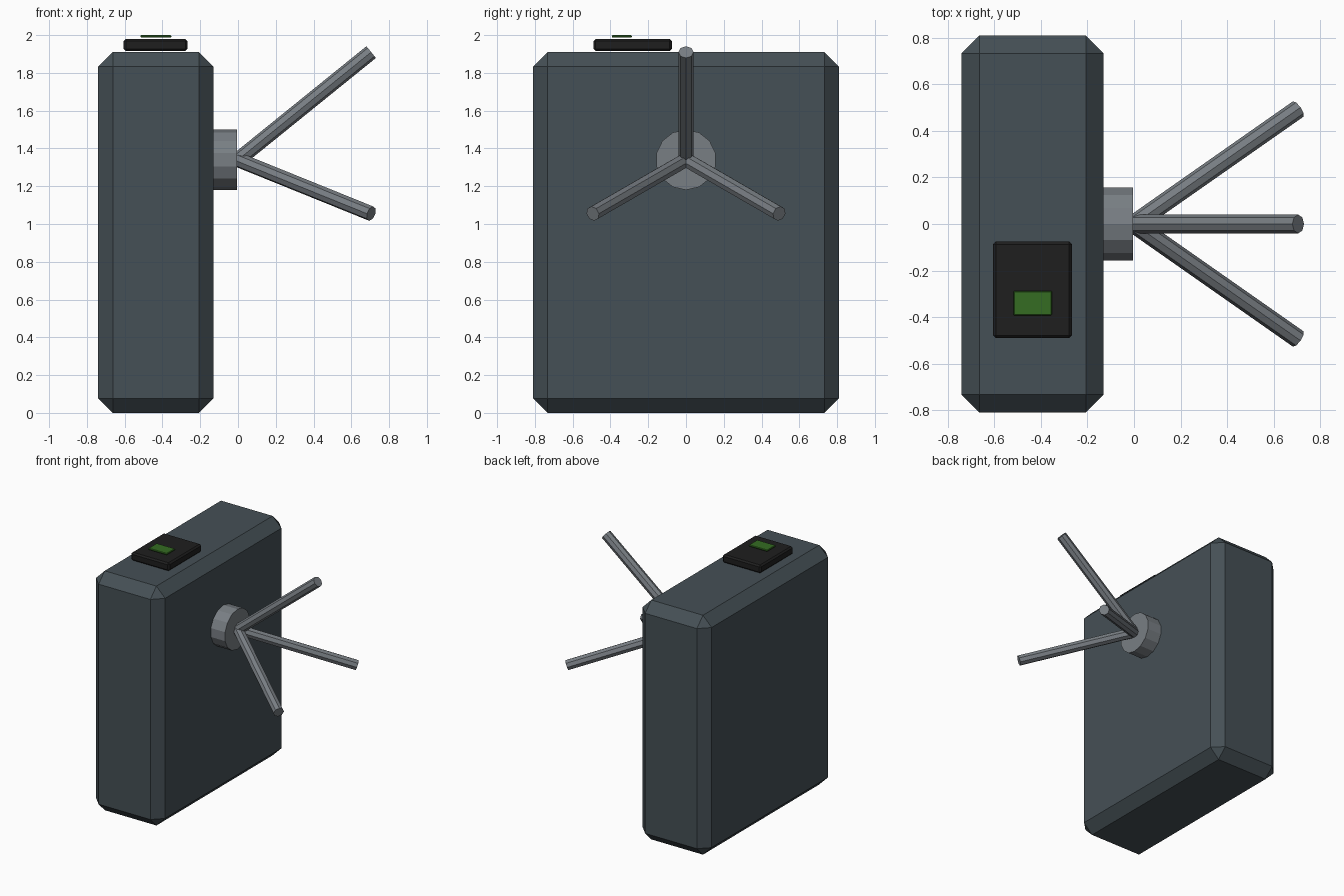
import bpy, math
from mathutils import Vector

if "Cube" in bpy.data.objects:
    bpy.data.objects.remove(bpy.data.objects["Cube"])


def material(name, rgb):
    m = bpy.data.materials.new(name)
    m.diffuse_color = (*rgb, 1)
    m.use_nodes = True
    m.node_tree.nodes["Principled BSDF"].inputs["Base Color"].default_value = m.diffuse_color
    return m


cabinet_grey = material("cabinet_grey", (0.060, 0.080, 0.092))
steel = material("steel", (0.19, 0.21, 0.23))
black = material("black_plastic", (0.013, 0.013, 0.013))
green = material("green_light", (0.035, 0.15, 0.016))


def box(name, lo, hi, mat, chamfer=0):
    lo, hi = Vector(lo), Vector(hi)
    bpy.ops.mesh.primitive_cube_add(size=1, location=(lo + hi) / 2)
    ob = bpy.context.object
    ob.name = name
    ob.scale = hi - lo
    bpy.ops.object.transform_apply(location=False, rotation=False, scale=True)
    ob.data.materials.append(mat)
    if chamfer:
        mod = ob.modifiers.new("chamfer", "BEVEL")
        mod.width, mod.segments = chamfer, 1
    return ob


def rod(name, a, b, radius, sides, mat):
    a, b = Vector(a), Vector(b)
    d = b - a
    bpy.ops.mesh.primitive_cylinder_add(
        vertices=sides, radius=radius, depth=d.length, location=(a + b) / 2,
        rotation=d.to_track_quat('Z', 'Y').to_euler())
    ob = bpy.context.object
    ob.name = name
    ob.data.materials.append(mat)
    return ob


# Cabinet
box("cabinet", (-0.74, -0.81, 0), (-0.13, 0.81, 1.91), cabinet_grey, 0.077)

# Card reader and its light
box("card_reader", (-0.605, -0.49, 1.915), (-0.267, -0.075, 1.98), black, 0.012)
box("reader_light", (-0.517, -0.393, 1.987), (-0.353, -0.287, 2.0), green, 0.004)

# Hub on the cabinet side
HZ = 1.34
rod("hub", (-0.135, 0, HZ), (-0.005, 0, HZ), 0.16, 14, steel)

# Three splayed arms
for i in range(3):
    t = math.radians(90 + 120 * i)
    tip = (0.705, 0.57 * math.cos(t), HZ + 0.57 * math.sin(t))
    rod(f"arm_{i + 1}", (0, 0, HZ), tip, 0.04, 8, steel)
